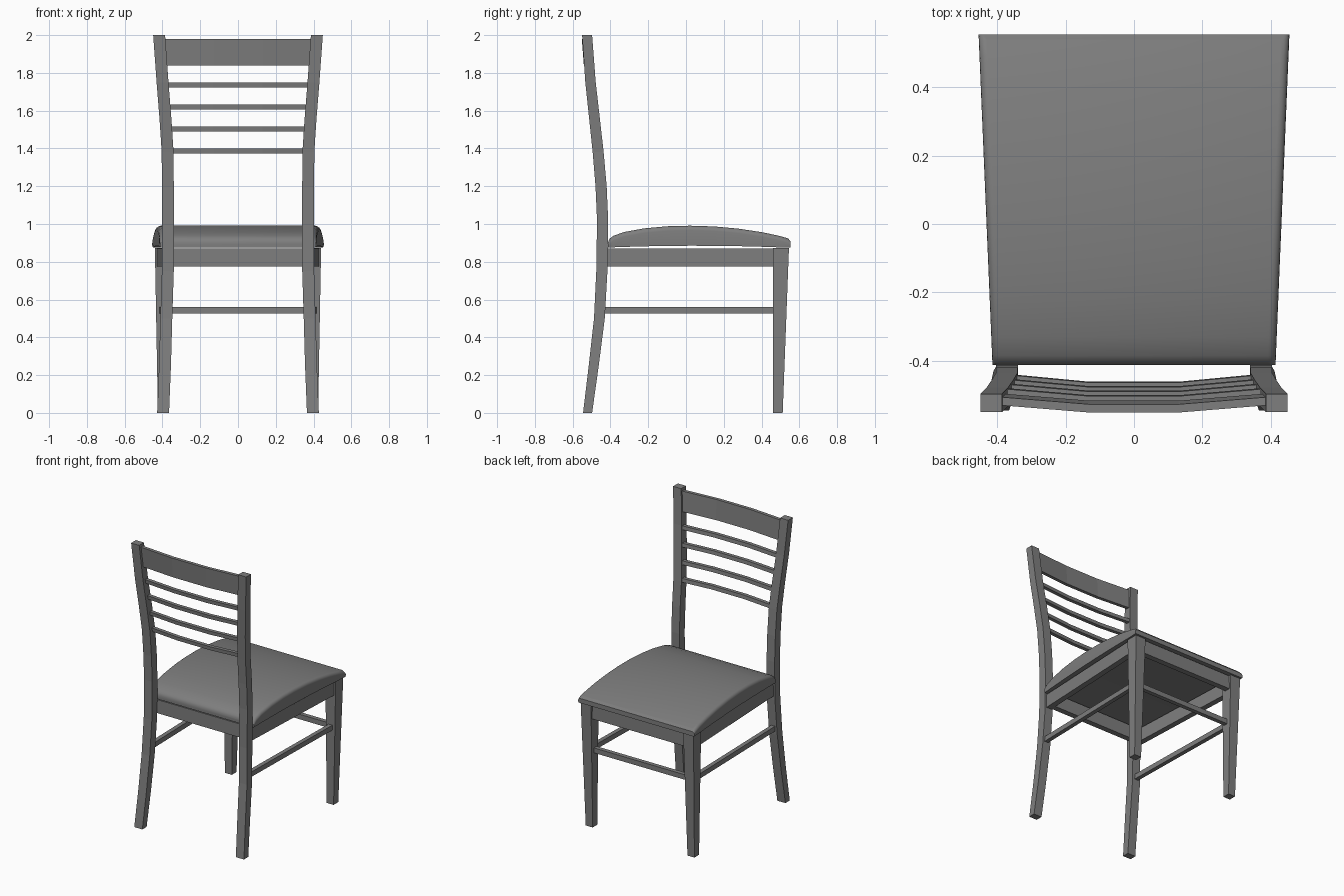
import bpy, bmesh
from math import sin, cos, pi

cube = bpy.data.objects.get("Cube")
if cube:
    bpy.data.objects.remove(cube, do_unlink=True)

grey = bpy.data.materials.new("plain grey")
grey.use_nodes = True
COLOUR = (0.21, 0.21, 0.21, 1)
grey.diffuse_color = COLOUR
grey.node_tree.nodes["Principled BSDF"].inputs["Base Color"].default_value = COLOUR


def loft(name, rings, smooth=False):
    """Skin a row of equal rings and cap both ends."""
    bm = bmesh.new()
    rows = [[bm.verts.new(p) for p in ring] for ring in rings]
    n = len(rows[0])
    for a, b in zip(rows, rows[1:]):
        for i in range(n):
            j = (i + 1) % n
            bm.faces.new((a[i], a[j], b[j], b[i]))
    bm.faces.new(rows[0][::-1])
    bm.faces.new(rows[-1])
    bmesh.ops.recalc_face_normals(bm, faces=bm.faces)
    mesh = bpy.data.meshes.new(name)
    bm.to_mesh(mesh)
    bm.free()
    obj = bpy.data.objects.new(name, mesh)
    bpy.context.collection.objects.link(obj)
    mesh.materials.append(grey)
    if smooth:
        bpy.ops.object.select_all(action="DESELECT")
        obj.select_set(True)
        bpy.context.view_layer.objects.active = obj
        bpy.ops.object.shade_smooth_by_angle(angle=pi / 6)
    return obj


def level(x0, x1, y0, y1, z):
    """Horizontal rectangle, for upright parts."""
    return [(x0, y0, z), (x1, y0, z), (x1, y1, z), (x0, y1, z)]


def across(x, y0, y1, z0, z1, lean=0):
    """Rectangle facing x, for rails; lean tips the top backwards."""
    return [(x, y0, z0), (x, y1, z0), (x, y1 - lean, z1), (x, y0 - lean, z1)]


def along(y, x0, x1, z0, z1):
    """Rectangle facing y, for side rails."""
    return [(x0, y, z0), (x1, y, z0), (x1, y, z1), (x0, y, z1)]


def mirror_rings(rings, side):
    return [[(side * x, y, z) for x, y, z in ring] for ring in rings]


# Back post: height, inner x, back y, front y
POST = [(0, .365, -.545, -.497), (.25, .355, -.515, -.462), (.5, .348, -.487, -.43),
        (.75, .34, -.475, -.416), (1.02, .34, -.471, -.412), (1.2, .34, -.479, -.42),
        (1.38, .341, -.494, -.436), (1.55, .352, -.512, -.455),
        (1.75, .368, -.533, -.478), (2, .386, -.55, -.497)]


def post_at(z):
    """Interpolated inner x, back y and front y of the post."""
    for a, b in zip(POST, POST[1:]):
        if z <= b[0]:
            t = (z - a[0]) / (b[0] - a[0])
            return [p + t * (q - p) for p, q in zip(a[1:], b[1:])]


for side, word in ((1, "left"), (-1, "right")):
    parts = {
        "back_post": [level(x, x + .063, y0, y1, z) for z, x, y0, y1 in POST],
        "front_leg": [level(.37, .424, .46, .512, 0), level(.36, .44, .46, .545, .872)],
        "side_apron": [along(-.43, .35, .39, .775, .87), along(.5, .39, .43, .775, .87)],
        "side_stretcher": [along(-.45, .365, .395, .525, .56),
                           along(.48, .385, .415, .525, .56)],
    }
    for name, rings in parts.items():
        loft(f"{word}_{name}", mirror_rings(rings, side))

# Cross rails under the seat
for name, x, y0, y1, z0, z1 in (("front_apron", .39, .49, .53, .775, .87),
                                ("back_apron", .37, -.41, -.37, .775, .87),
                                ("front_stretcher", .39, .475, .505, .525, .56)):
    loft(name, [across(s * x, y0, y1, z0, z1) for s in (-1, 1)])


# Bowed backrest rails between the posts
def bowed_rail(name, z0, z1, thick, inset):
    x, _, front = post_at((z0 + z1) / 2)
    lean = post_at(z0)[2] - post_at(z1)[2]
    front += lean / 2 - inset
    stations = ((-x - .02, 0), (-.13, .022), (.13, .022), (x + .02, 0))
    loft(name, [across(sx, front - bow - thick, front - bow, z0, z1, lean)
                for sx, bow in stations])


for i, z in enumerate((1.373, 1.49, 1.607, 1.722)):
    bowed_rail(f"back_slat_{i + 1}", z, z + .026, .026, .004)
bowed_rail("top_rail", 1.84, 1.98, .024, .01)

# Domed seat cushion: y, top height
TOP = [(-.412, .905), (-.405, .922), (-.385, .937), (-.33, .957), (-.22, .977), (-.1, .988),
       (.02, .991), (.15, .987), (.28, .975), (.4, .957), (.49, .938), (.54, .924), (.554, .908)]


def cushion_ring(y, top):
    half = .414 + (y + .412) * .042
    r = min(.024, (top - .876) * .6)
    base = .876 + .009 * max(0, 1 - ((y - .05) / .45) ** 2)
    arc = [(half - r + r * cos(a), top - r + r * sin(a))
           for a in (k * pi / 8 for k in range(5))]
    right = [(half - .004, base)] + arc
    return [(x, y, z) for x, z in right] + [(-x, y, z) for x, z in reversed(right)]


loft("seat_cushion", [cushion_ring(y, z) for y, z in TOP], smooth=True)
